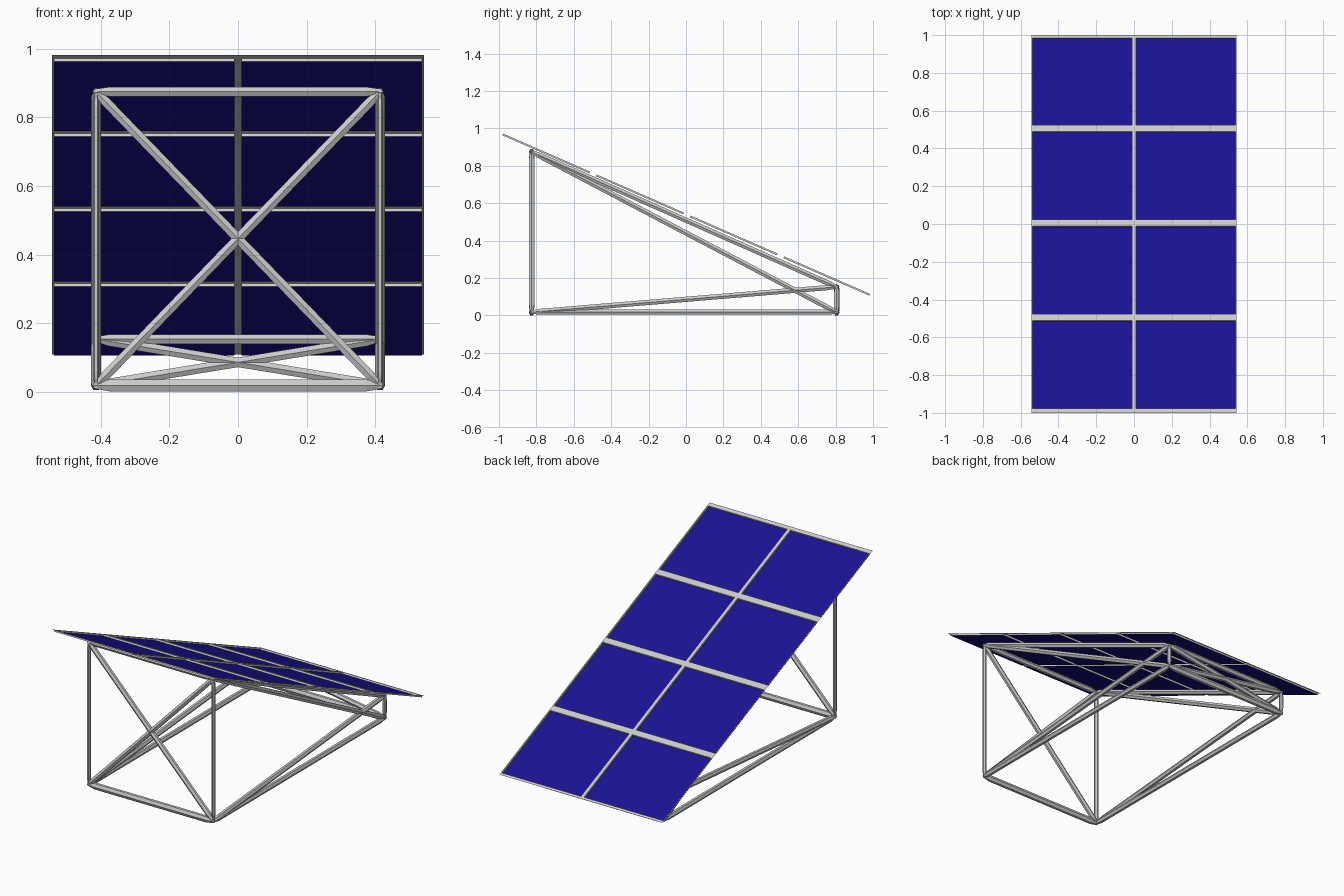
import bpy, bmesh, math
from mathutils import Vector

if "Cube" in bpy.data.objects:
    bpy.data.objects.remove(bpy.data.objects["Cube"])


def make_object(name, bm, materials=()):
    mesh = bpy.data.meshes.new(name)
    bm.to_mesh(mesh)
    bm.free()
    for m in materials:
        mesh.materials.append(m)
    ob = bpy.data.objects.new(name, mesh)
    bpy.context.collection.objects.link(ob)
    return ob


def material(name, color):
    m = bpy.data.materials.new(name)
    m.diffuse_color = color
    m.use_nodes = True
    m.node_tree.nodes["Principled BSDF"].inputs["Base Color"].default_value = m.diffuse_color
    return m


def bar(name, p, q, normal, rn=0.015, rv=0.016):
    """Six-sided bar from p to q, narrowed at its ends; rn is its radius along normal."""
    p, q, u = Vector(p), Vector(q), Vector(normal)
    d = (q - p).normalized()
    v = d.cross(u)
    tip = min(0.04, (q - p).length * 0.25)
    bm = bmesh.new()
    rings = []
    for c, s in ((p - d * 0.008, 0.5), (p + d * tip, 1), (q - d * tip, 1), (q + d * 0.008, 0.5)):
        rings.append([bm.verts.new(c + (u * rn * math.cos(a) + v * rv * math.sin(a)) * s)
                      for a in (i * math.pi / 3 for i in range(6))])
    for a, b in zip(rings, rings[1:]):
        for i in range(6):
            j = (i + 1) % 6
            bm.faces.new((a[i], a[j], b[j], b[i]))
    bm.faces.new(rings[0])
    bm.faces.new(rings[-1])
    bmesh.ops.recalc_face_normals(bm, faces=bm.faces[:])
    make_object(name, bm)


# Support frame corners
X = 0.414
BASE = 0.018
ENDS = {"front": (-0.825, 0.875), "back": (0.805, 0.153)}
AX, AY = (1, 0, 0), (0, 1, 0)

# Front and back: cross rails and crossed braces
for end, (y, top) in ENDS.items():
    bar(end + "_bottom_rail", (-X, y, BASE), (X, y, BASE), AY, 0.016, 0.02)
    bar(end + "_top_rail", (-X, y, top), (X, y, top), AY)
    for s, label in ((-1, "a"), (1, "b")):
        bar(end + "_brace_" + label, (-X * s, y, BASE), (X * s, y, top), AY)

# Left and right: posts, long rails and crossed braces
(yf, zf), (yb, zb) = ENDS["front"], ENDS["back"]
for s, side in ((-1, "left"), (1, "right")):
    x = s * X
    bar(side + "_front_post", (x, yf, BASE), (x, yf, zf), AX, 0.009, 0.016)
    bar(side + "_back_post", (x, yb, BASE), (x, yb, zb), AX, 0.009, 0.016)
    bar(side + "_bottom_rail", (x, yf, BASE), (x, yb, BASE), AX)
    bar(side + "_top_rail", (x, yf, zf), (x, yb, zb), AX)
    bar(side + "_rising_brace", (x, yf, BASE), (x, yb, zb), AX)
    bar(side + "_falling_brace", (x, yf, zf), (x, yb, BASE), AX)

# Sloped panel: thin sheet with eight recessed blue cells
grey = material("panel_grey", (0.8, 0.8, 0.8, 1))
blue = material("cell_blue", (0.01, 0.006, 0.29, 1))
SLOPE = 0.437
xs = [-0.543, -0.537, -0.01, 0.01, 0.537, 0.543]
ys = [-1.0]
for i in range(4):
    start = -0.978 + i * 0.501
    ys += [start, start + 0.466]
ys[-1] = 0.985
ys.append(1.0)
bm = bmesh.new()
grid = [[bm.verts.new((x, y, 0.545 - SLOPE * y)) for x in xs] for y in ys]
cells = []
for r in range(len(ys) - 1):
    for c in range(len(xs) - 1):
        f = bm.faces.new((grid[r][c], grid[r][c + 1], grid[r + 1][c + 1], grid[r + 1][c]))
        if r % 2 == 1 and c % 2 == 1:
            cells.append(f)
down = -Vector((0, SLOPE, 1)).normalized() * 0.01
for f in bmesh.ops.extrude_discrete_faces(bm, faces=cells)["faces"]:
    f.material_index = 1
    bmesh.ops.translate(bm, verts=f.verts[:], vec=down)
bm.normal_update()
make_object("solar_panel", bm, (grey, blue))
